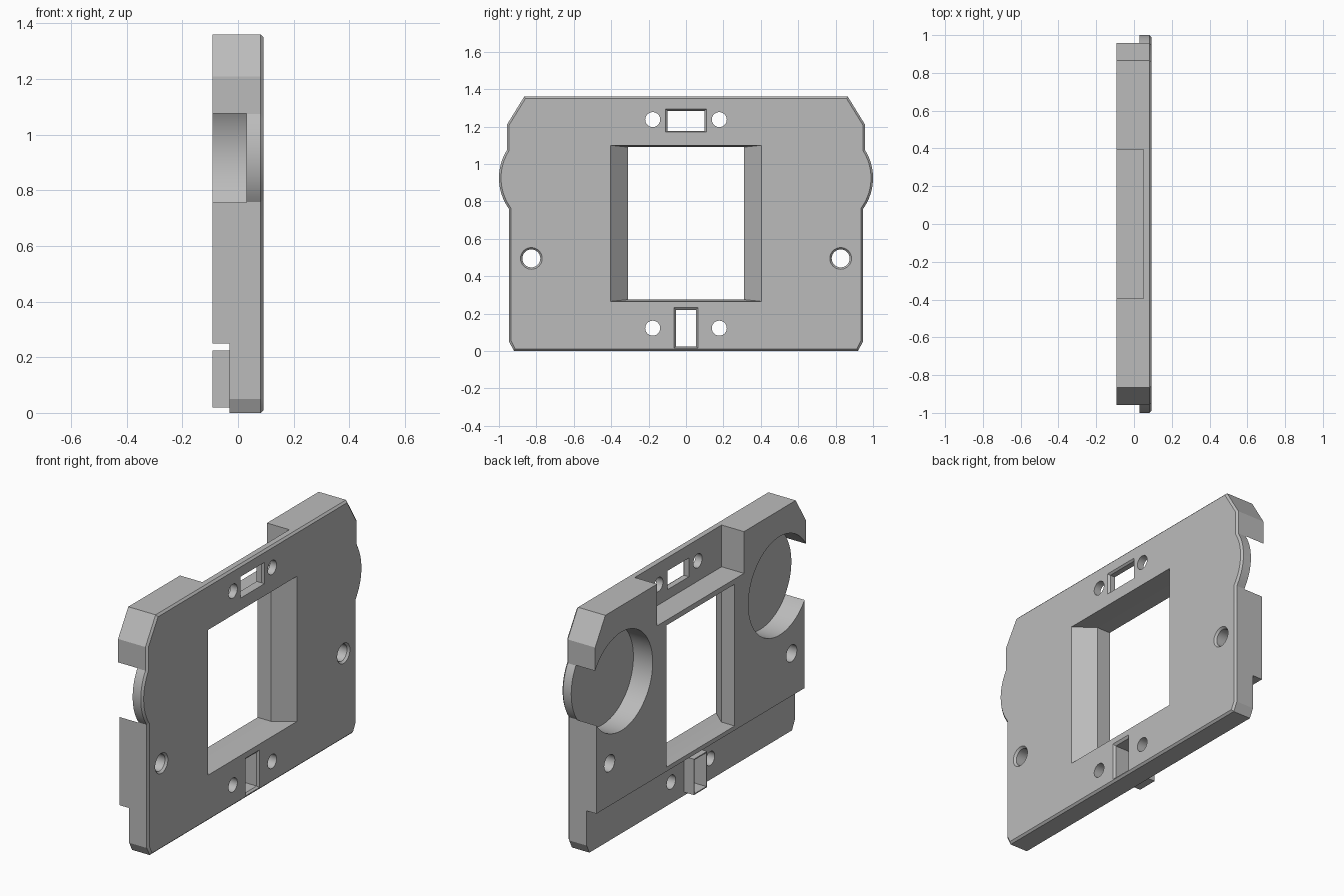
import bpy, bmesh, math

cube = bpy.data.objects.get("Cube")
if cube:
    bpy.data.objects.remove(cube, do_unlink=True)

BACK, FACE = -0.0925, 0.0925     # rear and flat face along x
STEP, POCKET_FLOOR = -0.03, 0.03
PAST = 0.02                      # cutter overshoot

grey = bpy.data.materials.new("plain grey")
grey.use_nodes = True
colour = (0.5, 0.5, 0.5, 1)
grey.diffuse_color = colour
grey.node_tree.nodes["Principled BSDF"].inputs["Base Color"].default_value = colour


def loft(name, sections, edge_bevel=0):
    """Solid through (x, [(y, z), ...]) sections; optional bevel on the last."""
    bm = bmesh.new()
    rings = [[bm.verts.new((x, y, z)) for y, z in pts] for x, pts in sections]
    n = len(rings[0])
    for a, b in zip(rings, rings[1:]):
        for i in range(n):
            j = (i + 1) % n
            bm.faces.new((a[i], a[j], b[j], b[i]))
    bm.faces.new(rings[0][::-1])
    cap = bm.faces.new(rings[-1])
    bmesh.ops.recalc_face_normals(bm, faces=bm.faces)
    if edge_bevel:
        bmesh.ops.bevel(bm, geom=list(cap.edges), offset=edge_bevel,
                        segments=1, affect='EDGES')
    mesh = bpy.data.meshes.new(name)
    bm.to_mesh(mesh)
    bm.free()
    mesh.materials.append(grey)
    obj = bpy.data.objects.new(name, mesh)
    bpy.context.collection.objects.link(obj)
    return obj


def rect(half_y, z0, z1):
    return [(-half_y, z0), (half_y, z0), (half_y, z1), (-half_y, z1)]


def circle(y, z, r, n=48):
    return [(y + r * math.cos(i * math.tau / n), z + r * math.sin(i * math.tau / n))
            for i in range(n)]


def cut(target, cutter):
    cutter.hide_render = True
    mod = target.modifiers.new("cut", 'BOOLEAN')
    mod.operation, mod.solver, mod.object = 'DIFFERENCE', 'EXACT', cutter
    bpy.context.view_layer.objects.active = target
    bpy.ops.object.modifier_apply(modifier=mod.name)
    bpy.data.objects.remove(cutter, do_unlink=True)


def flared(name, inner, outer, depth):
    """Through-opening that widens towards the flat face."""
    grow = PAST / depth
    past = [(o[0] + (o[0] - i[0]) * grow, o[1] + (o[1] - i[1]) * grow)
            for i, o in zip(inner, outer)]
    return loft(name, [(BACK - PAST, inner), (FACE - depth, inner), (FACE + PAST, past)])


# Plate outline with a round bulge on each side
CY, CZ, R = 0.718, 0.925, 0.282
LOW_Y, HIGH_Y = 0.9455, 0.9575
a0 = -math.acos((LOW_Y - CY) / R)
a1 = math.acos((HIGH_Y - CY) / R)
angles = [a0 * (1 - i / 10) for i in range(10)] + [a1 * i / 10 for i in range(11)]
half = [(0.92, 0), (LOW_Y, 0.05)]
half += [(CY + R * math.cos(a), CZ + R * math.sin(a)) for a in angles]
half += [(HIGH_Y, 1.21), (0.865, 1.36)]
outline = half + [(-y, z) for y, z in reversed(half)]
plate = loft("plate", [(BACK, outline), (FACE, outline)], edge_bevel=0.011)

# Rear step along the bottom and rear recess at the top
cut(plate, loft("step_cutter", [(BACK - PAST, rect(1.1, -0.1, 0.25)),
                                (STEP, rect(1.1, -0.1, 0.25))]))
cut(plate, loft("recess_cutter", [(BACK - PAST, rect(0.395, 1.12, 1.5)),
                                  (0.05, rect(0.395, 1.12, 1.5))]))

# Central window
cut(plate, flared("window_cutter", rect(0.31, 0.275, 1.09),
                  rect(0.405, 0.265, 1.10), 0.1))

# Round rear pockets, screw holes and pin holes on both sides
for side in (-1, 1):
    ring = circle(side * CY, CZ, R + 0.001, 128)
    cut(plate, loft("pocket_cutter", [(BACK - PAST, ring), (POCKET_FLOOR, ring)]))
    cut(plate, flared("screw_hole_cutter", circle(side * 0.827, 0.495, 0.048),
                      circle(side * 0.827, 0.495, 0.058), 0.012))
    for z in (0.122, 1.237):
        ring = circle(side * 0.178, z, 0.04)
        cut(plate, loft("pin_hole_cutter", [(BACK - PAST, ring), (FACE + PAST, ring)]))

# Rectangular slots with chamfered rims
cut(plate, flared("top_slot_cutter", rect(0.098, 1.176, 1.284),
                  rect(0.109, 1.17, 1.293), 0.011))


def bottom_slot():
    return flared("bottom_slot_cutter", rect(0.053, 0.025, 0.219),
                  rect(0.063, 0.016, 0.232), 0.011)


cut(plate, bottom_slot())

# Hollow sleeve behind the bottom slot
sleeve = loft("slot_sleeve", [(BACK, rect(0.06, 0.019, 0.225)),
                              (STEP, rect(0.06, 0.019, 0.225))])
cut(sleeve, bottom_slot())

# Smooth the round walls, keep the edges crisp
bpy.ops.object.select_all(action='DESELECT')
for obj in (plate, sleeve):
    obj.select_set(True)
bpy.context.view_layer.objects.active = plate
bpy.ops.object.shade_smooth_by_angle(angle=math.radians(25))
